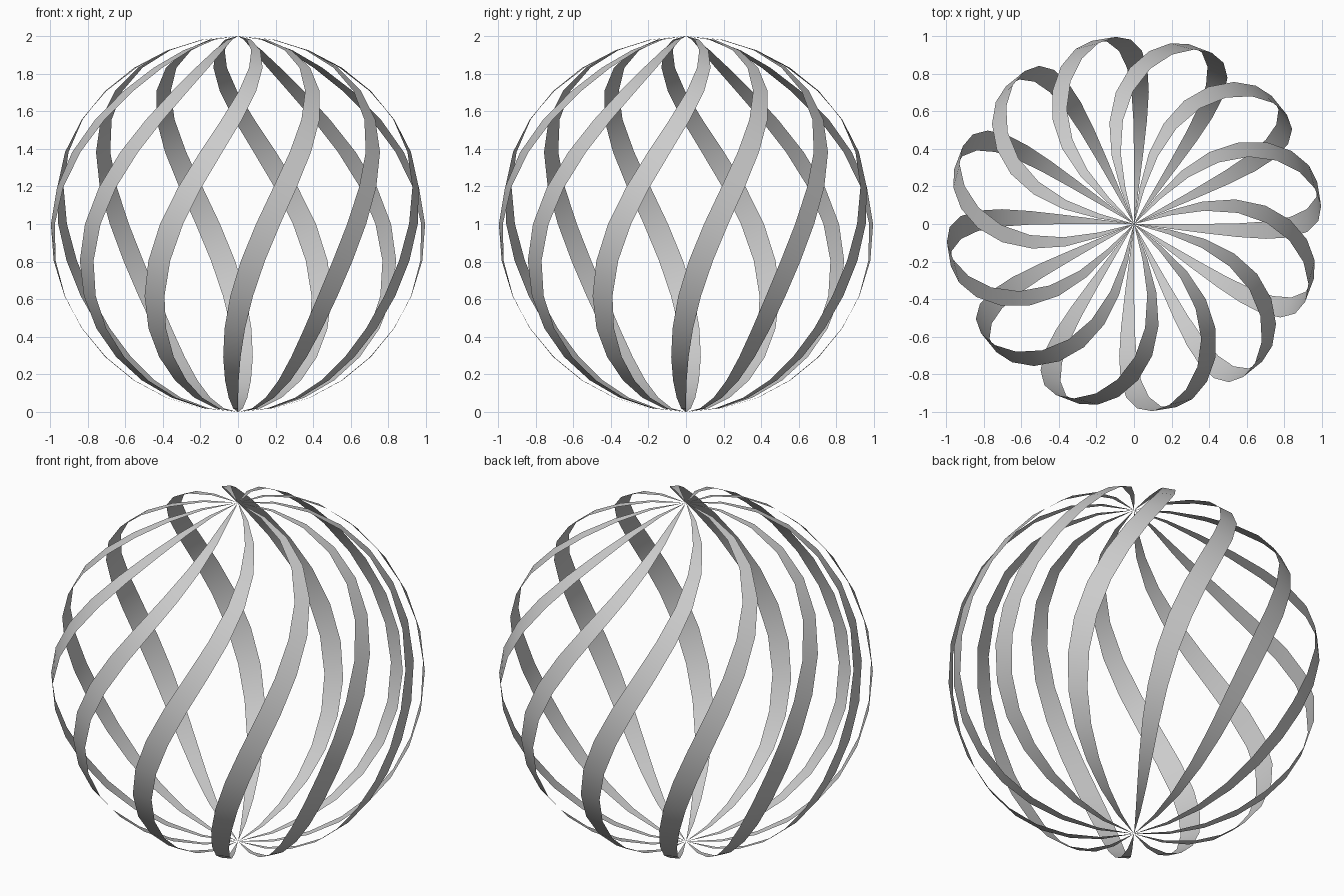
import bpy, bmesh, math

if "Cube" in bpy.data.objects:
    bpy.data.objects.remove(bpy.data.objects["Cube"])

STRIPS, SEGMENTS, RINGS = 12, 48, 16
PITCH = 2 * math.pi / STRIPS
TWIST = math.radians(13)       # turn at mid height, grows with height squared

bm = bmesh.new()
bmesh.ops.create_uvsphere(bm, u_segments=SEGMENTS, v_segments=RINGS, radius=1)

# keep every fourth meridian band, open gaps between
gaps = []
for f in bm.faces:
    c = f.calc_center_median()
    if math.atan2(c.y, c.x) % PITCH < PITCH * 0.75:
        gaps.append(f)
bmesh.ops.delete(bm, geom=gaps, context='FACES')

# lift to the ground and twist progressively towards the top
for v in bm.verts:
    z = v.co.z + 1
    r = math.hypot(v.co.x, v.co.y)
    a = math.atan2(v.co.y, v.co.x) + TWIST * z * z
    v.co = (r * math.cos(a), r * math.sin(a), z)

for f in bm.faces:
    f.smooth = True

mesh = bpy.data.meshes.new("twisted_strip_sphere")
bm.to_mesh(mesh)
bm.free()
obj = bpy.data.objects.new("twisted_strip_sphere", mesh)
bpy.context.collection.objects.link(obj)
